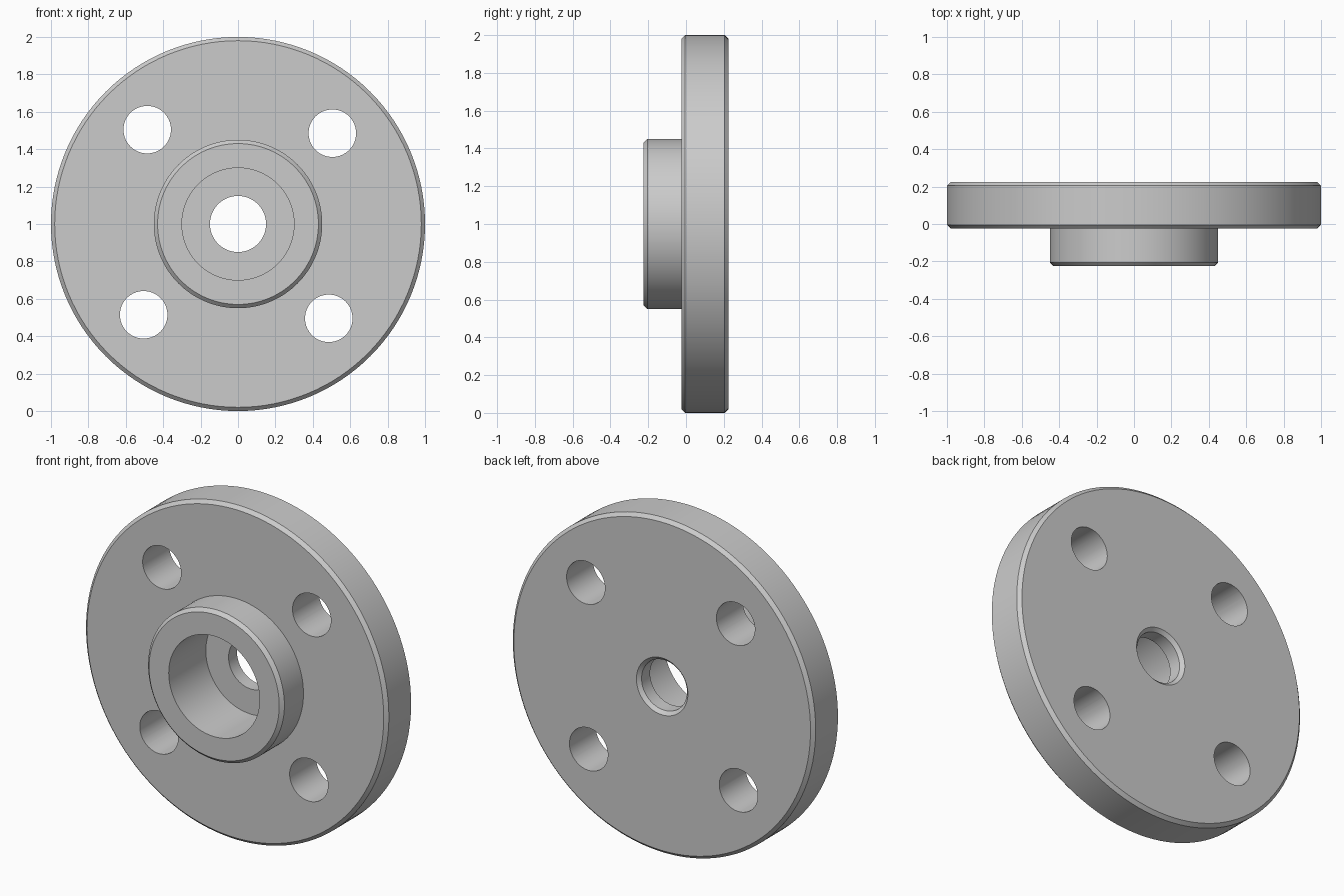
import bpy
import bmesh
import math
from mathutils import Matrix, Vector

cube = bpy.data.objects.get("Cube")
if cube:
    bpy.data.objects.remove(cube, do_unlink=True)

SEGMENTS = 128
CENTRE = Vector((0, 0, 1))
FRONT, SHOULDER, FLOOR, BACK = -0.225, -0.025, 0.125, 0.225
FLANGE_R, HUB_R, POCKET_R, BORE_R = 1.0, 0.45, 0.30, 0.15
CHAMFER = 0.02
BOLT_CIRCLE, BOLT_R, BOLT_ANGLE = 0.70, 0.127, 43.9


def add_object(name, bm):
    bmesh.ops.recalc_face_normals(bm, faces=bm.faces)
    mesh = bpy.data.meshes.new(name)
    bm.to_mesh(mesh)
    bm.free()
    obj = bpy.data.objects.new(name, mesh)
    bpy.context.collection.objects.link(obj)
    return obj


def lathe(name, profile):
    """Turn a closed (radius, y) profile around the horizontal y axis."""
    bm = bmesh.new()
    verts = [bm.verts.new(CENTRE + Vector((r, y, 0))) for r, y in profile]
    edges = [bm.edges.new((v, verts[i - 1])) for i, v in enumerate(verts)]
    bmesh.ops.spin(bm, geom=verts + edges, cent=CENTRE, axis=(0, 1, 0),
                   angle=math.tau, steps=SEGMENTS)
    bmesh.ops.remove_doubles(bm, verts=bm.verts, dist=0.0001)
    return add_object(name, bm)


# Flange with hub, pocket and chamfered bore, turned as one piece
flange = lathe("hub_flange", [
    (POCKET_R, FRONT),
    (HUB_R - CHAMFER, FRONT),
    (HUB_R, FRONT + CHAMFER),
    (HUB_R, SHOULDER),
    (FLANGE_R - CHAMFER, SHOULDER),
    (FLANGE_R, SHOULDER + CHAMFER),
    (FLANGE_R, BACK - CHAMFER),
    (FLANGE_R - CHAMFER, BACK),
    (BORE_R + CHAMFER, BACK),
    (BORE_R, BACK - CHAMFER),
    (BORE_R, FLOOR),
    (POCKET_R, FLOOR),
])

# Four bolt holes
bm = bmesh.new()
for i in range(4):
    a = math.radians(BOLT_ANGLE + 90 * i)
    spot = CENTRE + BOLT_CIRCLE * Vector((math.cos(a), 0, math.sin(a)))
    bmesh.ops.create_cone(
        bm, cap_ends=True, segments=64, radius1=BOLT_R, radius2=BOLT_R, depth=1,
        matrix=Matrix.Translation(spot) @ Matrix.Rotation(math.pi / 2, 4, "X"))
cutter = add_object("bolt_hole_cutter", bm)
cutter.hide_render = True

drill = flange.modifiers.new("bolt_holes", "BOOLEAN")
drill.operation = "DIFFERENCE"
drill.solver = "EXACT"
drill.object = cutter

bpy.ops.object.select_all(action="DESELECT")
flange.select_set(True)
bpy.context.view_layer.objects.active = flange
bpy.ops.object.modifier_apply(modifier=drill.name)
bpy.data.objects.remove(cutter, do_unlink=True)
bpy.ops.object.shade_smooth_by_angle(angle=math.radians(30))

# Plain grey metal
grey = bpy.data.materials.new("plain_grey")
grey.use_nodes = True
colour = (0.6, 0.6, 0.6, 1)
grey.diffuse_color = colour
grey.node_tree.nodes["Principled BSDF"].inputs["Base Color"].default_value = colour
flange.data.materials.clear()
flange.data.materials.append(grey)
